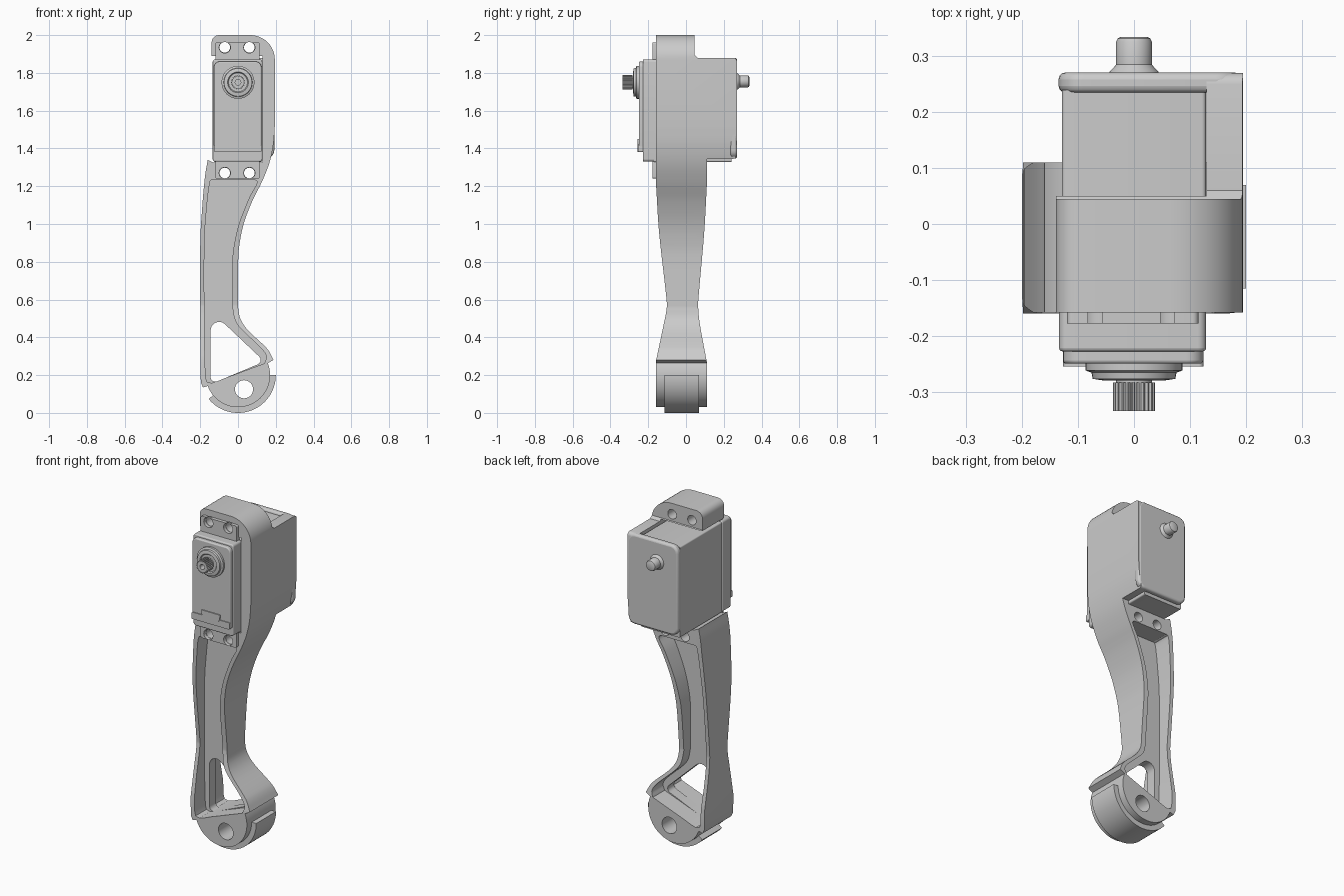
import bpy, bmesh
from math import sin, cos, radians, pi
from mathutils import Vector

if "Cube" in bpy.data.objects:
    bpy.data.objects.remove(bpy.data.objects["Cube"])


def arc(cx, cz, r, a0, a1, n):
    return [(cx + r * cos(radians(a0 + (a1 - a0) * i / n)),
             cz + r * sin(radians(a0 + (a1 - a0) * i / n))) for i in range(n + 1)]


def smooth(pts, n=5):
    """Catmull-Rom curve through an open run of points."""
    p = [Vector(q) for q in pts]
    p = [2 * p[0] - p[1]] + p + [2 * p[-1] - p[-2]]
    out = []
    for a, b, c, d in zip(p, p[1:], p[2:], p[3:]):
        for i in range(n):
            t = i / n
            v = 0.5 * (2 * b + (c - a) * t + (2 * a - 5 * b + 4 * c - d) * t * t
                       + (3 * b - a - 3 * c + d) * t ** 3)
            out.append((v.x, v.y))
    return out + [tuple(pts[-1])]


def rounded(x0, x1, z0, z1, r):
    return (arc(x1 - r, z1 - r, r, 90, 0, 6) + arc(x1 - r, z0 + r, r, 0, -90, 6)
            + arc(x0 + r, z0 + r, r, 270, 180, 6) + arc(x0 + r, z1 - r, r, 180, 90, 6))


def prism(name, pts, a, b, axis='y', bevel=0.0):
    """Extrude a profile: (x, z) along y, or (y, z) along x."""
    bm = bmesh.new()
    put = (lambda u, w: (u, a, w)) if axis == 'y' else (lambda u, w: (a, u, w))
    f = bm.faces.new([bm.verts.new(put(*p)) for p in pts])
    ext = bmesh.ops.extrude_face_region(bm, geom=[f])
    off = (0, b - a, 0) if axis == 'y' else (b - a, 0, 0)
    bmesh.ops.translate(bm, vec=off, verts=[v for v in ext['geom'] if isinstance(v, bmesh.types.BMVert)])
    bmesh.ops.recalc_face_normals(bm, faces=bm.faces)
    me = bpy.data.meshes.new(name)
    bm.to_mesh(me)
    bm.free()
    ob = bpy.data.objects.new(name, me)
    bpy.context.collection.objects.link(ob)
    if bevel:
        m = ob.modifiers.new('bevel', 'BEVEL')
        m.width, m.segments, m.limit_method, m.angle_limit = bevel, 3, 'ANGLE', radians(50)
    return ob


def disc(name, x, z, r, y0, y1, n=40):
    return prism(name, arc(x, z, r, 0, 360 - 360 / n, n - 1), y0, y1)


def turned(name, z, prof, n=40):
    """Revolve (y, radius) steps about the shaft axis."""
    bm = bmesh.new()
    rings = [[bm.verts.new((r * cos(2 * pi * i / n), y, z + r * sin(2 * pi * i / n)))
              for i in range(n)] for y, r in prof]
    for a, b in zip(rings, rings[1:]):
        for i in range(n):
            bm.faces.new((a[i], a[(i + 1) % n], b[(i + 1) % n], b[i]))
    bm.faces.new(rings[0])
    bm.faces.new(rings[-1])
    bmesh.ops.recalc_face_normals(bm, faces=bm.faces)
    me = bpy.data.meshes.new(name)
    bm.to_mesh(me)
    bm.free()
    ob = bpy.data.objects.new(name, me)
    bpy.context.collection.objects.link(ob)
    return ob


def boolean(ob, tool, op='DIFFERENCE'):
    m = ob.modifiers.new('bool', 'BOOLEAN')
    m.operation, m.object, m.solver = op, tool, 'EXACT'
    dg = bpy.context.evaluated_depsgraph_get()
    me = bpy.data.meshes.new_from_object(ob.evaluated_get(dg))
    ob.modifiers.clear()
    ob.data = me
    bpy.data.objects.remove(tool)


# leg frame: front outline intersected with the side outline
right_edge = [(.195, 1.52), (.187, 1.42), (.165, 1.32), (.125, 1.22), (.075, 1.12),
              (.03, 1.0), (.006, .88), (0, .78)]
knee = [(0, .56), (.012, .5), (.05, .44), (.135, .36), (.165, .325), (.188, .28)]
left_edge = [(-.2, .4), (-.2, .88), (-.19, 1.08), (-.175, 1.25), (-.16, 1.34)]
outline = ([(-.14, 1.89)] + arc(-.1, 1.96, .04, 180, 90, 5) + arc(.065, 1.87, .13, 90, 0, 12)
           + smooth(right_edge) + smooth(knee) + arc(0, .2, .17, 22, -160, 40)
           + [(-.185, .135), (-.197, .16)] + smooth(left_edge)
           + [(-.13, 1.325), (.13, 1.325), (.13, 1.89)])
frame = prism('leg_frame', outline, -.5, .5)
back = [(.11, 1.2), (.096, .95), (.067, .62), (.065, .55), (.075, .46), (.11, .27)]
front = [(-.16, .27), (-.12, .46), (-.103, .55), (-.105, .62), (-.142, .95), (-.158, 1.2)]
side = ([(-.158, 2.1), (.045, 2.1), (.045, 1.895), (.06, 1.88)] + arc(.25, 1.86, .02, 90, 0, 4)
        + arc(.25, 1.365, .02, 0, -90, 4) + [(.11, 1.345)] + smooth(back)
        + [(.11, 0), (-.16, 0)] + smooth(front))
boolean(frame, prism('side_tool', side, -.5, .5, 'x'), 'INTERSECT')

# recessed web on both faces, and the open window near the foot
pocket = (smooth([(.09, 1.235), (.1, 1.215), (.06, 1.14), (.005, 1.0), (-.024, .87), (-.03, .78)])
          + smooth([(-.03, .56), (-.015, .49), (.02, .44), (.12, .345), (.15, .3), (.14, .262)])
          + [(-.14, .158), (-.165, .165), (-.172, .19)]
          + smooth([(-.178, .4), (-.178, .88), (-.166, 1.08), (-.15, 1.215), (-.135, 1.235)]))
window = (arc(-.1, .437, .045, 180, 45, 8) + arc(.095, .28, .025, 45, -65, 6)
          + arc(-.12, .19, .025, -70, -180, 6))
boolean(frame, prism('pocket_front', pocket, -.6, -.06))
boolean(frame, prism('pocket_back', pocket, .0, .6))
boolean(frame, prism('window', window, -.6, .6))
boolean(frame, disc('foot_hole', .032, .125, .048, -.6, .6))
holes = [(x, z) for x in (-.07, .06) for z in (1.27, 1.935)]
for x, z in holes:
    boolean(frame, disc('screw_hole', x, z, .028, -.6, .6, 24))

# foot pad wrapped round the lower half of the foot
prism('foot_pad', arc(0, .2, .2, 0, -141, 40) + arc(0, .2, .165, -141, 0, 40), -.115, .07)

# back plate of the motor housing
prism('housing_back', rounded(-.135, .192, 1.346, 1.879, .045), .235, .271, bevel=.012)

# motor body and stepped front case
prism('motor_body', rounded(-.129, .129, 1.328, 1.865, .008), -.17, .24)
prism('motor_case', rounded(-.134, .129, 1.33, 1.872, .015), -.228, -.15, bevel=.006)
cover = prism('motor_cover', rounded(-.127, .124, 1.38, 1.86, .03), -.25, -.22, bevel=.006)
tongue = prism('cover_tongue', [(-.06, 1.45)] + arc(0, 1.44, .06, 180, 360, 16) + [(.06, 1.45)],
               -.256, -.22)
prism('case_lip', rounded(-.127, .124, 1.38, 1.42, .008), -.255, -.22)

# mounting tabs with screw holes
for name, z0, z1 in (('lower_tab', 1.24, 1.335), ('upper_tab', 1.865, 1.962)):
    tab = prism(name, rounded(-.12, .115, z0, z1, .01), -.178, -.15)
    for x, z in holes:
        if z0 < z < z1:
            boolean(tab, disc('tab_hole', x, z, .03, -.3, 0, 24))

# output boss, splined shaft and rear pivot
turned('output_boss', 1.75, [(-.24, .087), (-.262, .087), (-.266, .076), (-.277, .074),
                             (-.28, .055), (-.274, .05), (-.274, .032), (-.287, .032)])
teeth = 24
spline = prism('output_spline', [((.038 if i % 4 < 2 else .032) * cos(2 * pi * i / (4 * teeth)),
                                  1.75 + (.038 if i % 4 < 2 else .032) * sin(2 * pi * i / (4 * teeth)))
                                 for i in range(4 * teeth)], -.335, -.284)
boolean(spline, disc('spline_bore', 0, 1.75, .015, -.4, -.295, 20))
turned('rear_pivot', 1.755, [(.26, .046), (.272, .044), (.285, .032), (.326, .032),
                             (.332, .029), (.335, .023)])

# smooth shading with sharp edges kept
for ob in bpy.context.scene.objects:
    ob.select_set(True)
bpy.context.view_layer.objects.active = frame
bpy.ops.object.shade_smooth_by_angle(angle=radians(30))
